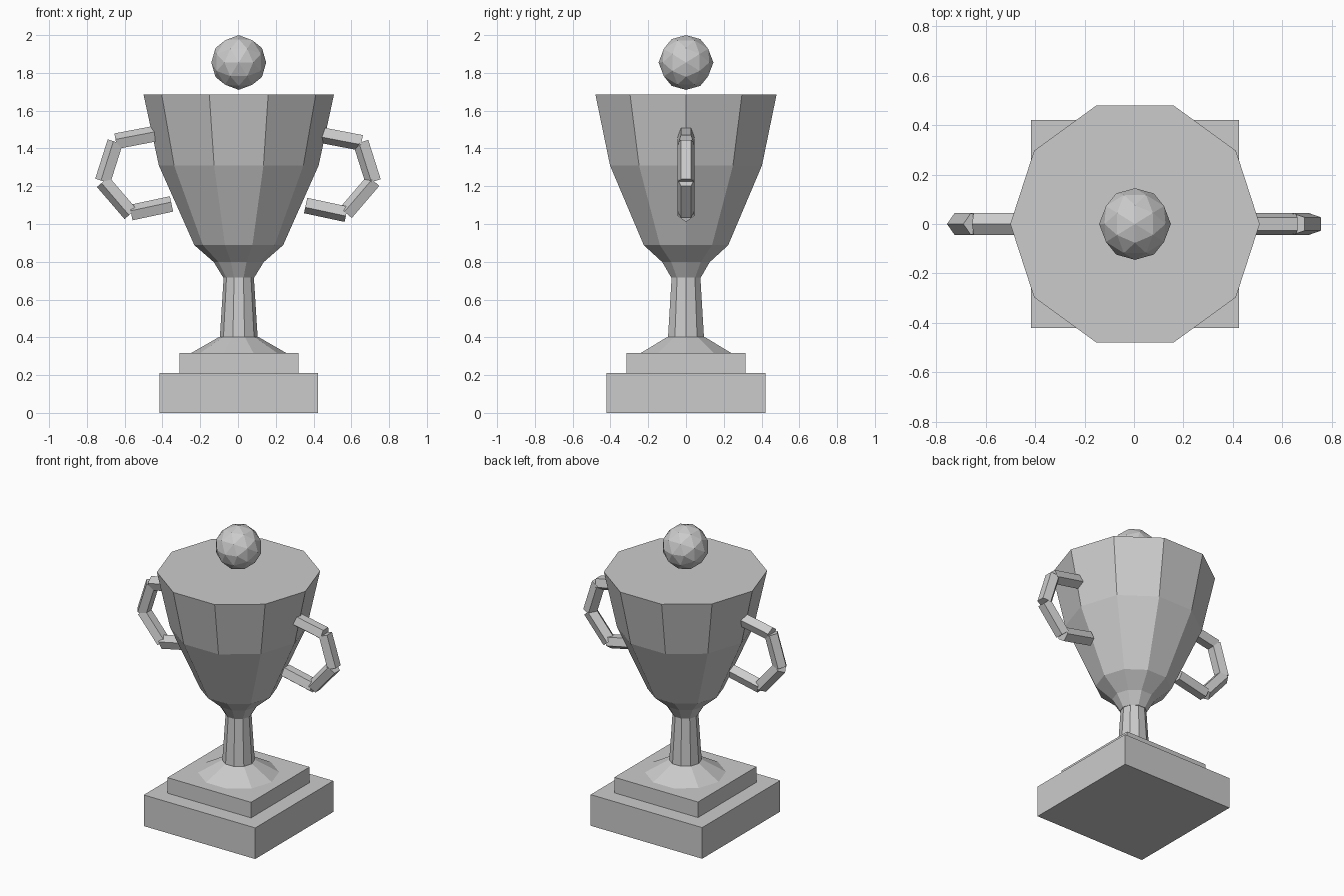
import bpy, bmesh, math
from mathutils import Matrix, Vector

if "Cube" in bpy.data.objects:
    bpy.data.objects.remove(bpy.data.objects["Cube"])

CX = 0.004  # cup axis, balancing the two handles

GREY = (0.6, 0.6, 0.6, 1)
metal = bpy.data.materials.new("plain grey")
metal.use_nodes = True
metal.diffuse_color = GREY
metal.node_tree.nodes["Principled BSDF"].inputs["Base Color"].default_value = GREY


def finish(name, bm):
    bmesh.ops.recalc_face_normals(bm, faces=bm.faces)
    mesh = bpy.data.meshes.new(name)
    bm.to_mesh(mesh)
    bm.free()
    mesh.materials.append(metal)
    obj = bpy.data.objects.new(name, mesh)
    bpy.context.collection.objects.link(obj)
    return obj


def block(name, half, z0, z1):
    bm = bmesh.new()
    size = Matrix.Diagonal((2 * half, 2 * half, z1 - z0, 1))
    bmesh.ops.create_cube(bm, size=1, matrix=Matrix.Translation((CX, 0, (z0 + z1) / 2)) @ size)
    finish(name, bm)


def lathe(name, profile, sides=10):
    """Closed faceted solid from (radius, height) points, bottom to top."""
    bm = bmesh.new()
    rings = []
    for r, z in profile:
        angles = [math.tau * i / sides for i in range(sides)]
        rings.append([bm.verts.new((CX + r * math.cos(a), r * math.sin(a), z)) for a in angles])
    for low, high in zip(rings, rings[1:]):
        for i in range(sides):
            j = (i + 1) % sides
            bm.faces.new((low[i], low[j], high[j], high[i]))
    bm.faces.new(rings[0])
    bm.faces.new(rings[-1])
    finish(name, bm)


def bar(name, start, end, radius, sides=5):
    """Five-sided rod in the xz plane with one corner facing -x."""
    along = (end - start).normalized()
    out = along.cross(Vector((0, 1, 0)))
    if out.x > 0:
        out = -out
    bm = bmesh.new()
    caps = []
    for p in (start, end):
        cap = []
        for i in range(sides):
            a = math.tau * i / sides
            cap.append(bm.verts.new(p + radius * (out * math.cos(a) + Vector((0, math.sin(a), 0)))))
        caps.append(cap)
        bm.faces.new(cap)
    for i in range(sides):
        j = (i + 1) % sides
        bm.faces.new((caps[0][i], caps[0][j], caps[1][j], caps[1][i]))
    finish(name, bm)


# Stepped square base
block("base_lower", 0.42, 0, 0.212)
block("base_upper", 0.315, 0.212, 0.318)

# Foot, stem and cup
lathe("foot", [(0.25, 0.318), (0.104, 0.402)])
lathe("stem", [(0.1, 0.402), (0.08, 0.718)])
lathe("cup", [(0.083, 0.718), (0.132, 0.798), (0.235, 0.888), (0.423, 1.31), (0.504, 1.685)])

# Handles: four straight rods on each side
path = [(0.436, 1.475), (0.65, 1.434), (0.716, 1.226), (0.57, 1.056), (0.355, 1.102)]
for side, label in ((1, "left"), (-1, "right")):
    points = [Vector((CX + side * x, 0, z)) for x, z in path]
    for n, (a, b) in enumerate(zip(points, points[1:]), 1):
        bar(f"handle_{label}_{n}", a, b, 0.046)

# Faceted ball above the cup, turned so an edge crosses its top
bm = bmesh.new()
bmesh.ops.create_icosphere(bm, subdivisions=2, radius=0.145)
tilt = Matrix.Rotation(-math.atan(2) / 2, 4, "Y")
turn = Matrix.Rotation(math.pi / 2, 4, "Z")
bm.transform(Matrix.Translation((CX, 0, 1.855)) @ turn @ tilt)
finish("ball", bm)
